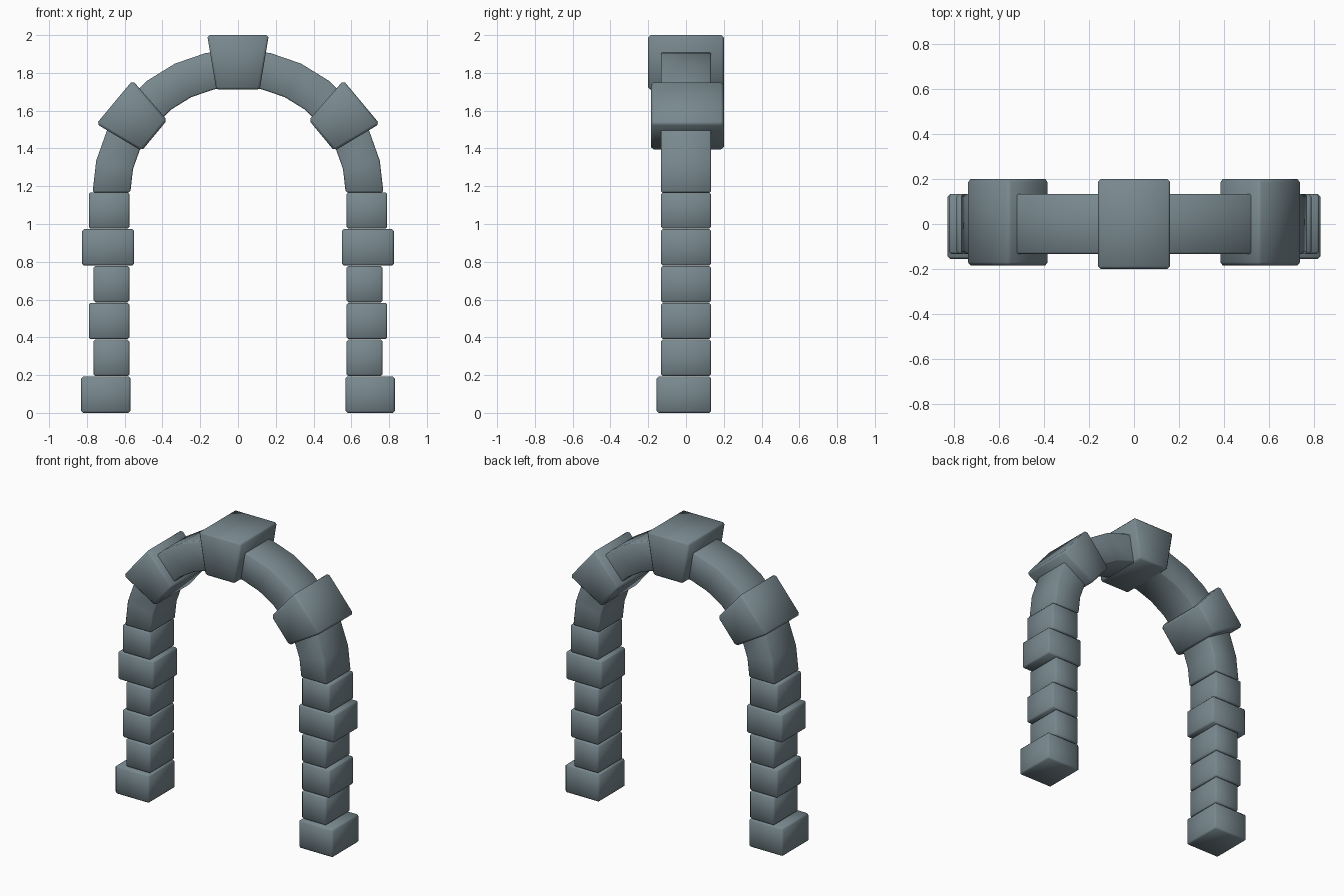
import bpy, bmesh, math

cube = bpy.data.objects.get("Cube")
if cube:
    bpy.data.objects.remove(cube, do_unlink=True)

STONE = (0.19, 0.25, 0.275, 1)
stone = bpy.data.materials.new("blue grey stone")
stone.use_nodes = True
stone.diffuse_color = STONE
bsdf = stone.node_tree.nodes["Principled BSDF"]
bsdf.inputs["Base Color"].default_value = STONE
bsdf.inputs["Roughness"].default_value = 0.9


def finish(name, bm, bevel):
    """Turn a bmesh into a softly bevelled, smooth shaded stone."""
    bmesh.ops.recalc_face_normals(bm, faces=bm.faces)
    for face in bm.faces:
        face.smooth = True
    mesh = bpy.data.meshes.new(name)
    bm.to_mesh(mesh)
    bm.free()
    mesh.materials.append(stone)
    obj = bpy.data.objects.new(name, mesh)
    bpy.context.collection.objects.link(obj)
    mod = obj.modifiers.new("worn edges", "BEVEL")
    mod.width = bevel
    mod.segments = 1
    mod.limit_method = "ANGLE"
    mod.angle_limit = math.radians(40)
    return obj


def slab(name, outline, y0, y1, bevel=0.01):
    """Extrude an (x, z) outline from y0 to y1."""
    bm = bmesh.new()
    front, back = ([bm.verts.new((x, y, z)) for x, z in outline] for y in (y0, y1))
    bm.faces.new(front)
    bm.faces.new(back)
    for i in range(len(outline)):
        j = (i + 1) % len(outline)
        bm.faces.new((front[i], front[j], back[j], back[i]))
    return finish(name, bm, bevel)


# Pillar courses: inner x, outer x, front y
HALF = 0.133
COURSE = 0.195
courses = [(0.57, 0.83, -0.155), (0.575, 0.765, -HALF), (0.575, 0.79, -HALF),
           (0.575, 0.765, -HALF), (0.55, 0.825, -HALF), (0.575, 0.79, -HALF)]
# Wedge stone on the shoulder of the arch
shoulder = [(0.51, 1.387), (0.75, 1.53), (0.558, 1.76), (0.375, 1.55)]

for side, s in (("left", 1), ("right", -1)):
    for i, (inner, outer, front) in enumerate(courses):
        z0, z1 = i * COURSE, (i + 1) * COURSE - 0.002
        slab(f"{side}_pillar_stone_{i + 1}",
             [(s * inner, z0), (s * outer, z0), (s * outer, z1), (s * inner, z1)],
             front, HALF)
    slab(f"{side}_shoulder_stone", [(s * x, z) for x, z in shoulder],
         -0.185, 0.2, 0.015)

# Keystone at the crown
slab("keystone", [(-0.115, 1.712), (0.115, 1.712), (0.163, 2.0), (-0.163, 2.0)],
     -0.2, 0.2, 0.012)

# Curved arch band, a rectangular section swept over a half turn
SEGMENTS = 14
bm = bmesh.new()
rings = []
for i in range(SEGMENTS + 1):
    a = math.pi * i / SEGMENTS
    rings.append([bm.verts.new((rx * math.cos(a), y, 1.167 + rz * math.sin(a)))
                  for rx, rz, y in ((0.57, 0.56, -HALF), (0.77, 0.757, -HALF),
                                    (0.77, 0.757, HALF), (0.57, 0.56, HALF))])
for a, b in zip(rings, rings[1:]):
    for k in range(4):
        n = (k + 1) % 4
        bm.faces.new((a[k], a[n], b[n], b[k]))
bm.faces.new(rings[0])
bm.faces.new(rings[-1])
finish("arch_band", bm, 0.008)
